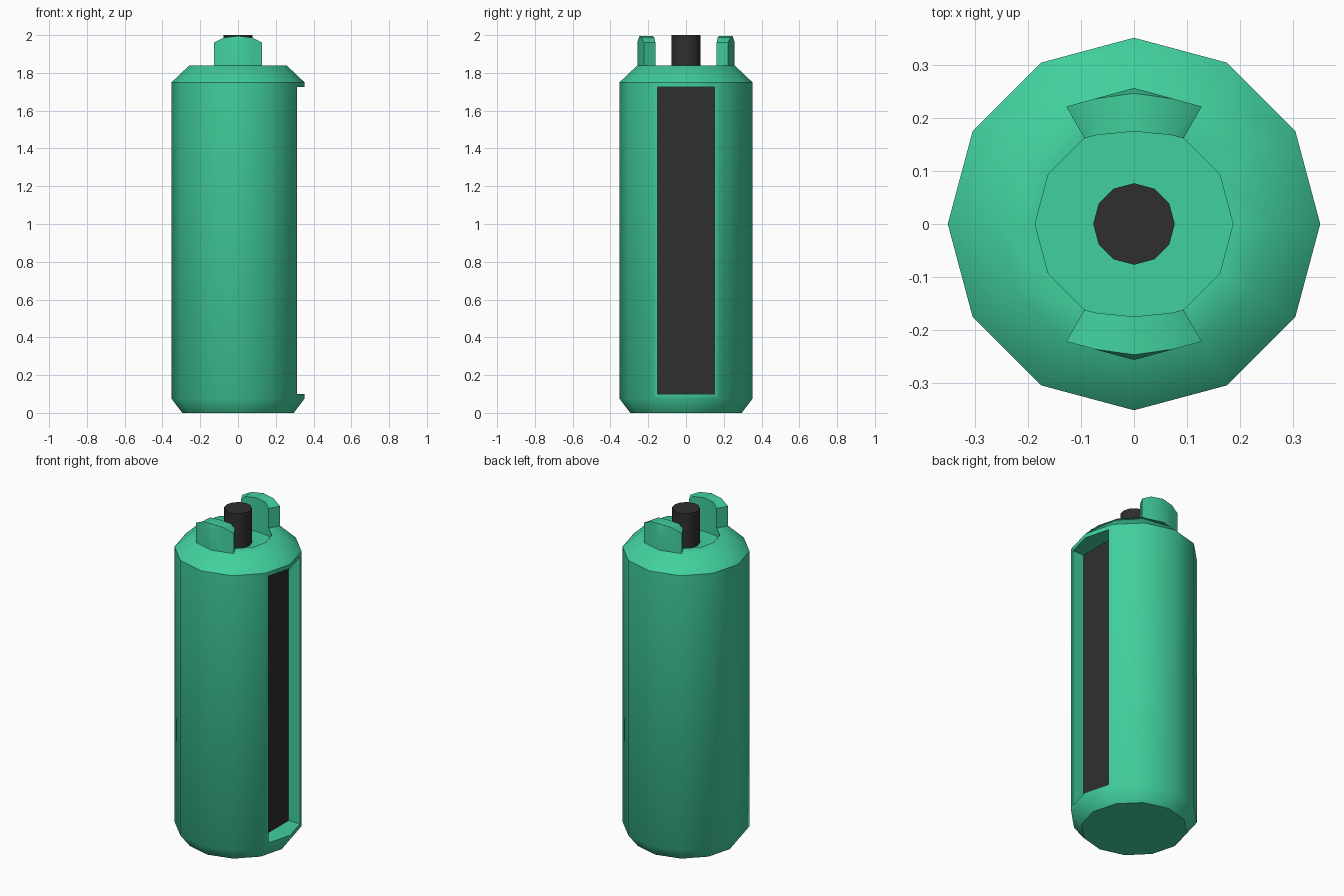
import bpy, bmesh, math

if "Cube" in bpy.data.objects:
    bpy.data.objects.remove(bpy.data.objects["Cube"])


def material(name, rgb):
    m = bpy.data.materials.new(name)
    m.diffuse_color = (*rgb, 1)
    m.use_nodes = True
    m.node_tree.nodes["Principled BSDF"].inputs["Base Color"].default_value = m.diffuse_color
    return m


GREEN = material("green_plastic", (0.053, 0.63, 0.335))
DARK = material("dark_grey", (0.028, 0.028, 0.028))


def finish(bm, name, *mats):
    bmesh.ops.recalc_face_normals(bm, faces=bm.faces)
    me = bpy.data.meshes.new(name)
    bm.to_mesh(me)
    bm.free()
    ob = bpy.data.objects.new(name, me)
    bpy.context.collection.objects.link(ob)
    for m in mats:
        me.materials.append(m)
    return ob


def smooth(ob, angle=45):
    bpy.ops.object.select_all(action='DESELECT')
    ob.select_set(True)
    bpy.context.view_layer.objects.active = ob
    bpy.ops.object.shade_smooth_by_angle(angle=math.radians(angle))


def lathe(name, profile, mat, n=12):
    """Turn (radius, z) points into a capped n-sided solid."""
    bm = bmesh.new()
    rings = [[bm.verts.new((r * math.cos(2 * math.pi * i / n),
                            r * math.sin(2 * math.pi * i / n), z))
              for i in range(n)] for r, z in profile]
    for a, b in zip(rings, rings[1:]):
        for i in range(n):
            j = (i + 1) % n
            bm.faces.new((a[i], a[j], b[j], b[i]))
    bm.faces.new(rings[0])
    bm.faces.new(rings[-1])
    return finish(bm, name, mat)


# Body with bevelled ends and a shallow recess in the top
FLOOR = 1.79
body = lathe("body", [(0.295, 0), (0.352, 0.075), (0.352, 1.75),
                      (0.257, 1.84), (0.187, 1.84), (0.187, FLOOR)], GREEN)
body.data.materials.append(DARK)

# Window slot cut into the right side
SLOT_X = 0.235
bm = bmesh.new()
bmesh.ops.create_cube(bm, size=1)
for v in bm.verts:
    v.co = (SLOT_X if v.co.x < 0 else 0.5, v.co.y * 0.304,
            0.10 if v.co.z < 0 else 1.725)
cutter = finish(bm, "slot_cutter", GREEN)
mod = body.modifiers.new("slot", 'BOOLEAN')
mod.object = cutter
mod.operation = 'DIFFERENCE'
mod.solver = 'EXACT'
bpy.context.view_layer.objects.active = body
bpy.ops.object.modifier_apply(modifier="slot")
bpy.data.objects.remove(cutter)

# The back of the slot is the dark panel
for p in body.data.polygons:
    p.material_index = int(p.normal.x > 0.99 and abs(p.center.x - SLOT_X) < 0.005)
smooth(body)

# Centre pin
smooth(lathe("centre_pin", [(0.077, FLOOR - 0.01), (0.077, 2.0)], DARK))


# Curved lugs either side of the pin
def lug(name, side):
    # half section: x inner, y inner, x outer, y outer, y outer at top, z shoulder, z top
    half = [(0, 0.175, 0, 0.257, 0.247, 1.965, 1.995),
            (0.07, 0.168, 0.075, 0.2365, 0.2365, 1.987, 1.987),
            (0.0935, 0.162, 0.128, 0.222, 0.222, 1.96, 1.96)]
    cols = [(-c[0], c[1], -c[2], *c[3:]) for c in half[:0:-1]] + half
    bm = bmesh.new()
    rings = []
    for xi, yi, xo, yo, yt, zs, zt in cols:
        pts = [(xi, yi, FLOOR), (xi, yi, zt), (xo, yt, zt), (xo, yo, zs), (xo, yo, FLOOR)]
        rings.append([bm.verts.new((x, side * y, z)) for x, y, z in pts])
    for a, b in zip(rings, rings[1:]):
        for i in range(5):
            j = (i + 1) % 5
            bm.faces.new((a[i], a[j], b[j], b[i]))
    bm.faces.new(rings[0])
    bm.faces.new(rings[-1])
    bmesh.ops.remove_doubles(bm, verts=bm.verts, dist=1e-5)
    smooth(finish(bm, name, GREEN), 40)


lug("front_lug", -1)
lug("back_lug", 1)
